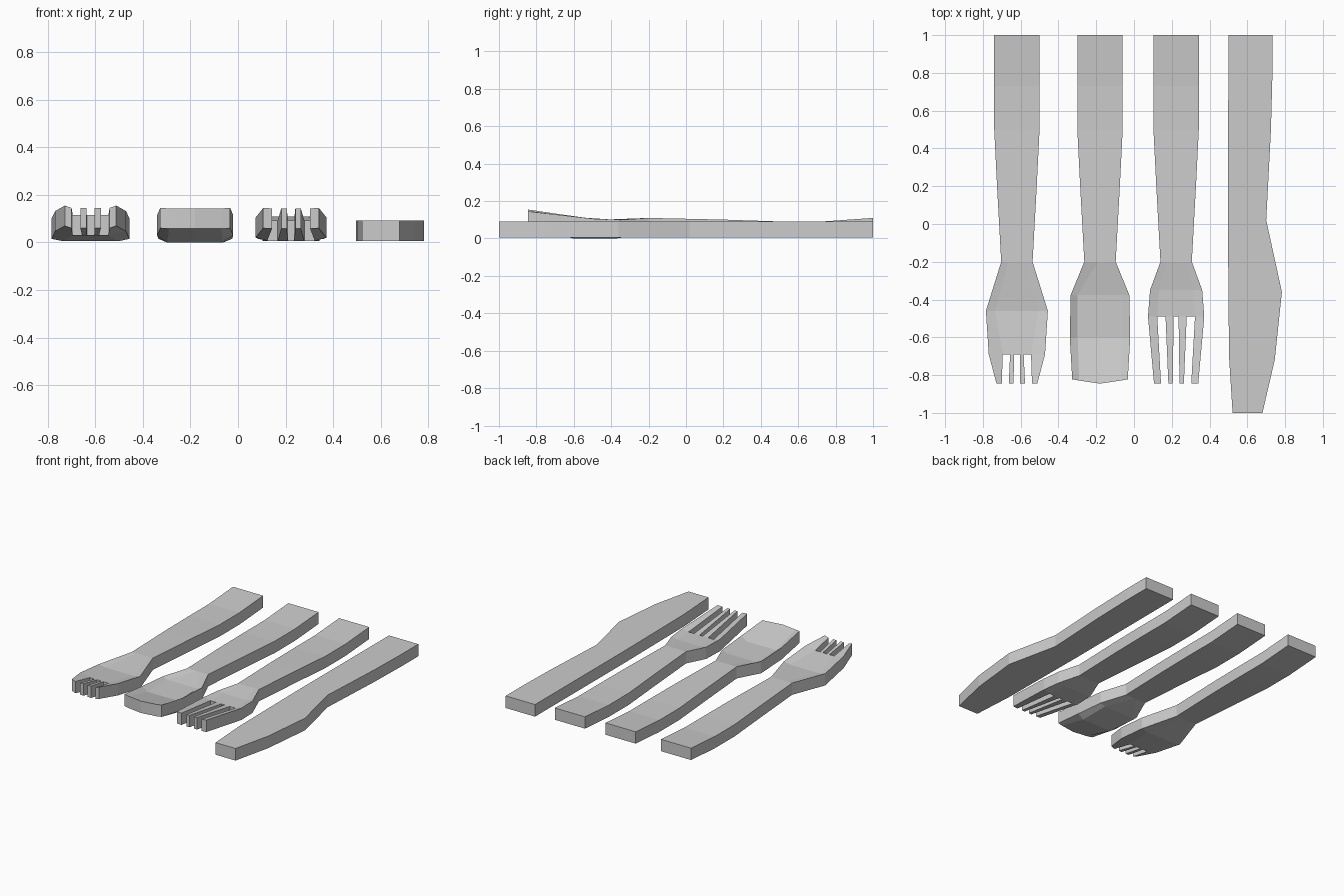
import bpy, bmesh

if "Cube" in bpy.data.objects:
    bpy.data.objects.remove(bpy.data.objects["Cube"])

THICK = 0.085


def finish(bm, name):
    bmesh.ops.remove_doubles(bm, verts=bm.verts, dist=1e-5)
    bmesh.ops.recalc_face_normals(bm, faces=bm.faces)
    mesh = bpy.data.meshes.new(name)
    bm.to_mesh(mesh)
    bm.free()
    obj = bpy.data.objects.new(name, mesh)
    bpy.context.collection.objects.link(obj)
    return obj


def thicken(bm, depth):
    ext = bmesh.ops.extrude_face_region(bm, geom=bm.faces[:], use_keep_orig=True)
    verts = [g for g in ext["geom"] if isinstance(g, bmesh.types.BMVert)]
    bmesh.ops.translate(bm, verts=verts, vec=(0, 0, -depth))


def utensil(name, cx, head, tines):
    """Loft mirrored rows (y, half-columns, rim z, floor z) into a sheet, then thicken it."""
    n = len(head[0][1])
    neck = [c / head[0][1][-1] for c in head[0][1]]
    # shared curved handle
    handle = [(y, [hw * f for f in neck], z, z) for y, hw, z in
              ((1.0, 0.12, 0.11), (0.73, 0.12, 0.091), (0.5, 0.12, 0.091),
               (0.2, 0.105, 0.101))]
    bm = bmesh.new()
    grid = []
    for ys, xs, rim, floor in handle + head:
        ys = ys if isinstance(ys, tuple) else (ys,) * n
        half = [(x, y, rim if i == n - 1 else floor)
                for i, (x, y) in enumerate(zip(xs, ys))]
        pts = [(-x, y, z) for x, y, z in reversed(half)] + half
        grid.append([bm.verts.new((cx + x, y, z)) for x, y, z in pts])
    for r in range(len(grid) - 1):
        last = r == len(grid) - 2
        for c in range(2 * n - 1):
            if tines and last and c % 2:      # gaps between the tines
                continue
            a, b = grid[r], grid[r + 1]
            bm.faces.new((a[c], b[c], b[c + 1], a[c + 1]))
    bmesh.ops.remove_doubles(bm, verts=bm.verts, dist=1e-5)
    bmesh.ops.dissolve_degenerate(bm, edges=bm.edges, dist=1e-5)
    thicken(bm, THICK)
    return finish(bm, name)


# short-tined serving fork
utensil("spork", -0.62, [
    (-0.2, (0.01, 0.025, 0.045, 0.083), 0.11, 0.11),
    (-0.46, (0.015, 0.05, 0.115, 0.164), 0.10, 0.09),
    (-0.69, (0.016, 0.036, 0.075, 0.149), 0.132, 0.115),
    (-0.845, (0.017, 0.043, 0.08, 0.108), 0.155, 0.145)], True)

# spoon with shallow bowl
utensil("spoon", -0.18, [
    (-0.2, (0, 0.01, 0.083), 0.11, 0.11),
    (-0.375, (0, 0.118, 0.155), 0.10, 0.085),
    (-0.6, (0, 0.118, 0.16), 0.115, 0.085),
    ((-0.845, -0.829, -0.822), (0, 0.11, 0.147), 0.145, 0.143)], False)

# long-tined fork
utensil("fork", 0.223, [
    (-0.2, (0.01, 0.03, 0.05, 0.083), 0.11, 0.11),
    (-0.35, (0.012, 0.05, 0.09, 0.138), 0.10, 0.093),
    (-0.49, (0.013, 0.056, 0.10, 0.149), 0.105, 0.092),
    (-0.845, (0.018, 0.041, 0.08, 0.117), 0.145, 0.143)], True)

# knife: flat outline, bulging blade
bm = bmesh.new()
outline = [(0.5, 1), (0.733, 1), (0.733, 0.8), (0.725, 0.5), (0.7, 0.02), (0.783, -0.36),
           (0.745, -0.72), (0.68, -1), (0.522, -1), (0.503, -0.7), (0.497, 0)]
bm.faces.new([bm.verts.new((x, y, 0.092)) for x, y in outline])
thicken(bm, 0.087)
finish(bm, "knife")
